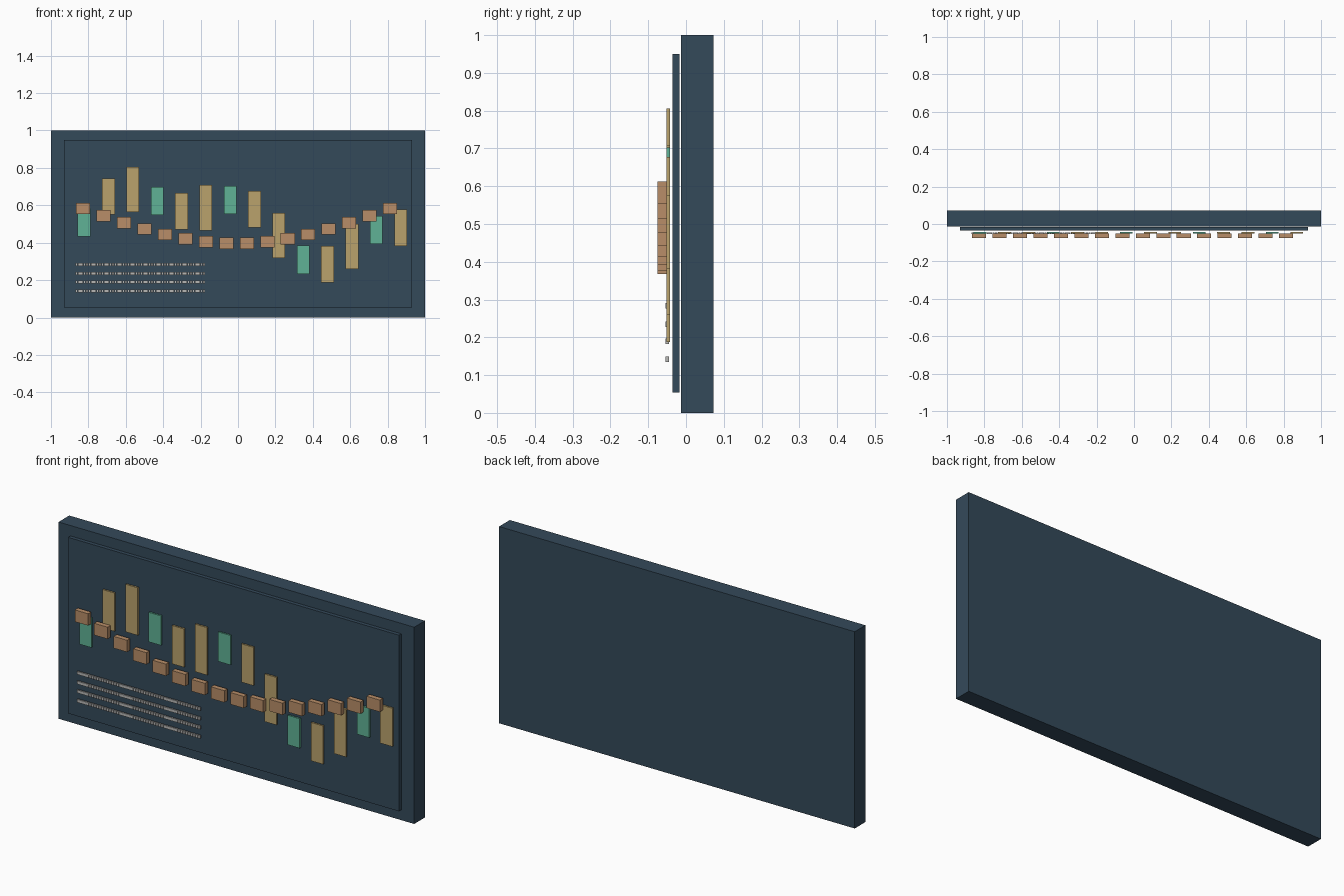
import bpy, math

if "Cube" in bpy.data.objects:
    bpy.data.objects.remove(bpy.data.objects["Cube"])


def material(name, rgb):
    mat = bpy.data.materials.new(name)
    mat.use_nodes = True
    mat.diffuse_color = (*rgb, 1)
    bsdf = next(n for n in mat.node_tree.nodes if n.type == "BSDF_PRINCIPLED")
    bsdf.inputs["Base Color"].default_value = (*rgb, 1)
    return mat


slate = material("slate_blue", (0.034, 0.067, 0.102))
gold = material("muted_gold", (0.491, 0.361, 0.150))
green = material("sea_green", (0.117, 0.445, 0.305))
copper = material("copper", (0.479, 0.270, 0.138))
grey = material("pale_grey", (0.48, 0.48, 0.47))


def box(name, x, z, width, height, front, back, mat):
    """Axis-aligned block centred on x, z and spanning front to back in y."""
    bpy.ops.mesh.primitive_cube_add(size=1, location=(x, (front + back) / 2, z))
    obj = bpy.context.object
    obj.name = name
    obj.scale = (width, back - front, height)
    bpy.ops.object.transform_apply(location=False, rotation=False, scale=True)
    obj.data.materials.append(mat)
    return obj


# Backing board and raised screen panel
box("backing_board", 0, 0.5, 2, 1, -0.013, 0.073, slate)
box("screen_panel", 0, 0.502, 1.86, 0.895, -0.036, -0.017, slate)

# Chart bars: every third one is short and green
bar_heights = [0.15, 0.195, 0.242]
bar_centres = [0.507, 0.647, 0.685, 0.623, 0.569, 0.587, 0.628,
               0.580, 0.438, 0.309, 0.285, 0.380, 0.467, 0.479]
for i, z in enumerate(bar_centres):
    box(f"chart_bar_{i + 1}", -0.823 + 0.1302 * i, z, 0.068, bar_heights[i % 3],
        -0.051, -0.042, gold if i % 3 else green)

# Trend markers along a shallow dipping arc
count = 16
for i in range(count):
    t = i / (count - 1)
    box(f"trend_marker_{i + 1}", -0.828 + 1.641 * t,
        0.583 - 0.187 * math.sin(math.pi * t), 0.075, 0.06, -0.075, -0.05, copper)

# Readout lines, each a row of small closely set tiles
tiles = 50
pitch = 0.695 / tiles
for row, z in enumerate([0.284, 0.235, 0.190, 0.142]):
    tile = box(f"readout_line_{row + 1}", -0.87 + pitch / 2, z,
               pitch * 0.85, 0.015, -0.054, -0.045, grey)
    array = tile.modifiers.new("tiles", "ARRAY")
    array.count = tiles
    array.use_relative_offset = False
    array.use_constant_offset = True
    array.constant_offset_displace = (pitch, 0, 0)
